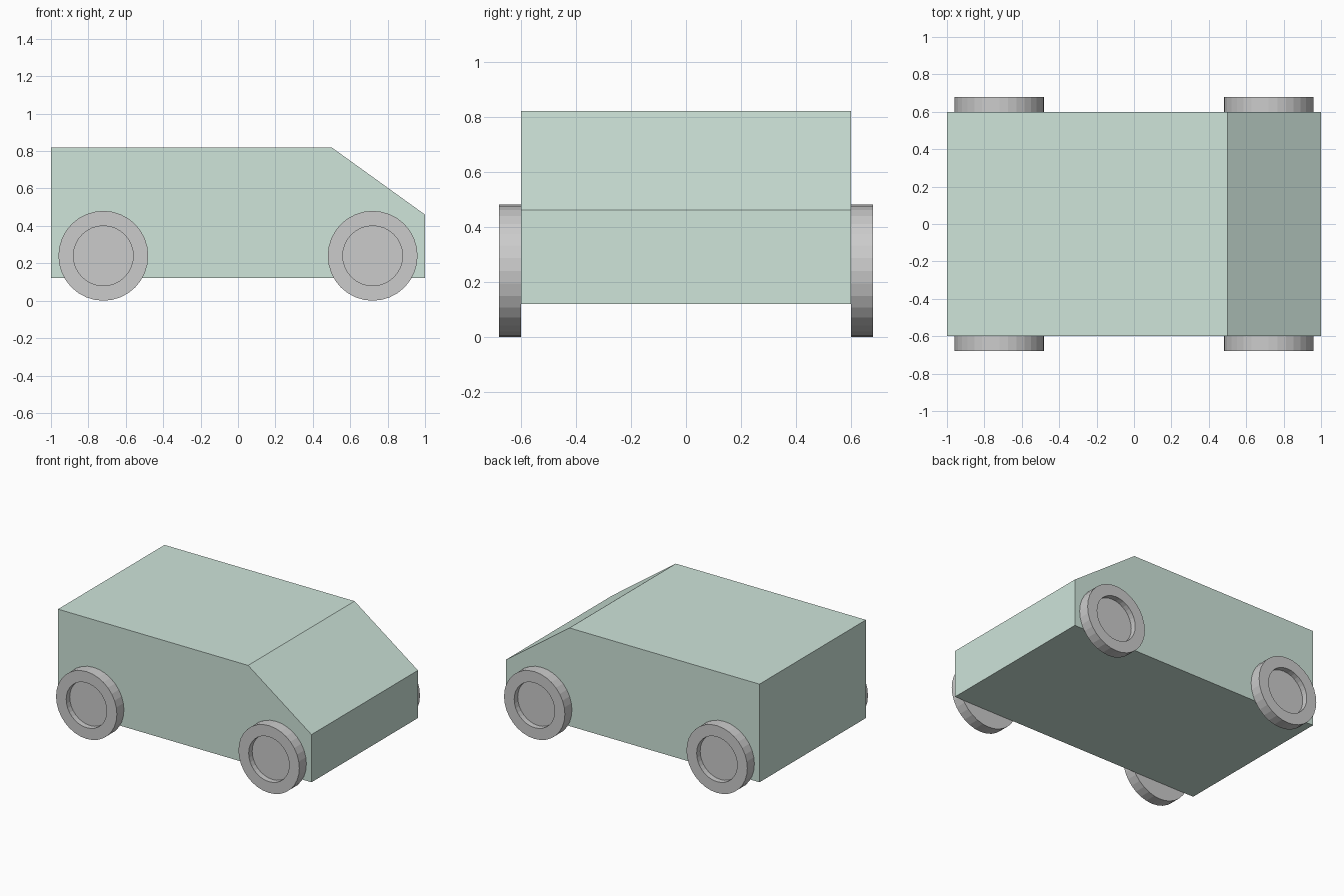
import bpy, bmesh
from math import sin, cos, tau

if "Cube" in bpy.data.objects:
    bpy.data.objects.remove(bpy.data.objects["Cube"])


def finish(name, bm):
    bmesh.ops.recalc_face_normals(bm, faces=bm.faces)
    mesh = bpy.data.meshes.new(name)
    bm.to_mesh(mesh)
    bm.free()
    obj = bpy.data.objects.new(name, mesh)
    bpy.context.collection.objects.link(obj)
    return obj


def make_body():
    # Side profile extruded across the width
    profile = [(-1, 0.12), (1, 0.12), (1, 0.46), (0.5, 0.82), (-1, 0.82)]
    bm = bmesh.new()
    near = [bm.verts.new((x, -0.6, z)) for x, z in profile]
    far = [bm.verts.new((x, 0.6, z)) for x, z in profile]
    bm.faces.new(near)
    bm.faces.new(far[::-1])
    for i in range(len(profile)):
        j = (i + 1) % len(profile)
        bm.faces.new((near[i], far[i], far[j], near[j]))
    return finish("van_body", bm)


def make_wheel(name, x, side, segments=32):
    # Lathed tyre with a recessed hub: (radius, distance from centre plane)
    rings = [(0.24, 0.60), (0.24, 0.68), (0.16, 0.68), (0.16, 0.64)]
    bm = bmesh.new()
    loops = [[bm.verts.new((x + r * cos(tau * i / segments), side * y,
                            0.24 + r * sin(tau * i / segments)))
              for i in range(segments)] for r, y in rings]
    for a, b in zip(loops, loops[1:]):
        for i in range(segments):
            j = (i + 1) % segments
            bm.faces.new((a[i], a[j], b[j], b[i]))
    bm.faces.new(loops[0])
    bm.faces.new(loops[-1])
    return finish(name, bm)


# Body with pale green paint
body = make_body()
paint = bpy.data.materials.new("pale_green_paint")
paint.diffuse_color = (0.62, 0.78, 0.70, 1)
paint.use_nodes = True
paint.node_tree.nodes["Principled BSDF"].inputs["Base Color"].default_value = paint.diffuse_color
body.data.materials.append(paint)

# Four wheels
for end, x in (("front", 0.72), ("rear", -0.72)):
    for label, side in (("right", -1), ("left", 1)):
        make_wheel(f"{end}_{label}_wheel", x, side)
